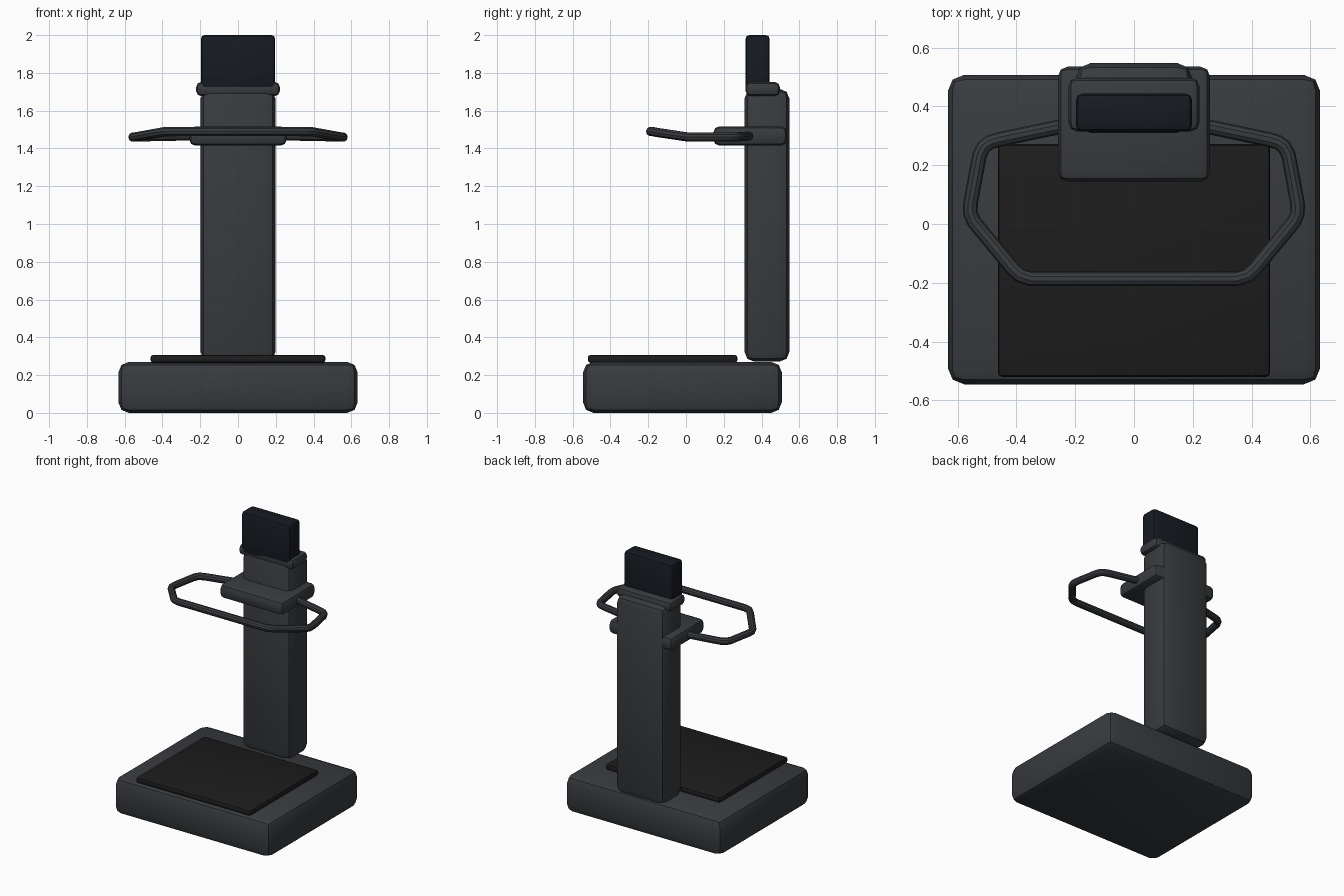
import bpy, bmesh, math
from mathutils import Vector

if "Cube" in bpy.data.objects:
    bpy.data.objects.remove(bpy.data.objects["Cube"])


def material(name, rgb):
    m = bpy.data.materials.new(name)
    m.diffuse_color = (*rgb, 1)
    m.use_nodes = True
    m.node_tree.nodes["Principled BSDF"].inputs["Base Color"].default_value = m.diffuse_color
    return m


BODY = material("body_charcoal", (0.040, 0.044, 0.050))
MAT = material("mat_black", (0.012, 0.012, 0.012))
SCREEN = material("screen_black", (0.008, 0.011, 0.016))


def smooth(ob):
    bpy.ops.object.select_all(action='DESELECT')
    ob.select_set(True)
    bpy.context.view_layer.objects.active = ob
    bpy.ops.object.shade_smooth_by_angle(angle=math.radians(30))


def box(name, x, y, z, bevel, mat):
    """Rounded box from (min, max) ranges, two bevel segments."""
    me = bpy.data.meshes.new(name)
    bm = bmesh.new()
    bmesh.ops.create_cube(bm, size=1)
    for v in bm.verts:
        v.co = [(r[0] + r[1]) / 2 + c * (r[1] - r[0]) for c, r in zip(v.co, (x, y, z))]
    bmesh.ops.bevel(bm, geom=bm.edges[:], offset=bevel, segments=2,
                    profile=0.5, affect='EDGES')
    bm.to_mesh(me)
    bm.free()
    ob = bpy.data.objects.new(name, me)
    bpy.context.collection.objects.link(ob)
    me.materials.append(mat)
    smooth(ob)
    return ob


# Platform, standing mat, column and head
box("base_platform", (-0.633, 0.633), (-0.545, 0.507), (0, 0.27), 0.055, BODY)
box("standing_mat", (-0.463, 0.463), (-0.52, 0.272), (0.265, 0.307), 0.015, MAT)
box("column", (-0.198, 0.198), (0.31, 0.547), (0.272, 1.715), 0.05, BODY)
box("handle_bracket", (-0.258, 0.258), (0.145, 0.535), (1.415, 1.517), 0.032, BODY)
box("screen_collar", (-0.222, 0.222), (0.315, 0.497), (1.677, 1.752), 0.028, BODY)
box("display_screen", (-0.197, 0.197), (0.315, 0.443), (1.69, 2.0), 0.02, SCREEN)

# Hand rail: right half of the path, mirrored to the left
half = [(0.15, 0.352, 1.468), (0.46, 0.287, 1.462), (0.49, 0.278, 1.461),
        (0.511, 0.262, 1.461), (0.525, 0.235, 1.46), (0.556, 0.07, 1.46),
        (0.556, 0.035, 1.46), (0.543, 0.006, 1.461), (0.41, -0.155, 1.485),
        (0.386, -0.176, 1.489), (0.35, -0.187, 1.49)]
path = half + [(-x, y, z) for x, y, z in reversed(half)]
cu = bpy.data.curves.new("hand_rail", 'CURVE')
cu.dimensions = '3D'
cu.bevel_depth = 0.025
cu.bevel_resolution = 3
cu.use_fill_caps = True
sp = cu.splines.new('POLY')
sp.points.add(len(path) - 1)
for p, co in zip(sp.points, path):
    p.co = (*co, 1)
tmp = bpy.data.objects.new("rail_path", cu)
bpy.context.collection.objects.link(tmp)
bpy.context.view_layer.update()
me = bpy.data.meshes.new_from_object(tmp.evaluated_get(bpy.context.evaluated_depsgraph_get()))
bpy.data.objects.remove(tmp)
rail = bpy.data.objects.new("hand_rail", me)
bpy.context.collection.objects.link(rail)
me.materials.clear()
me.materials.append(BODY)
smooth(rail)
